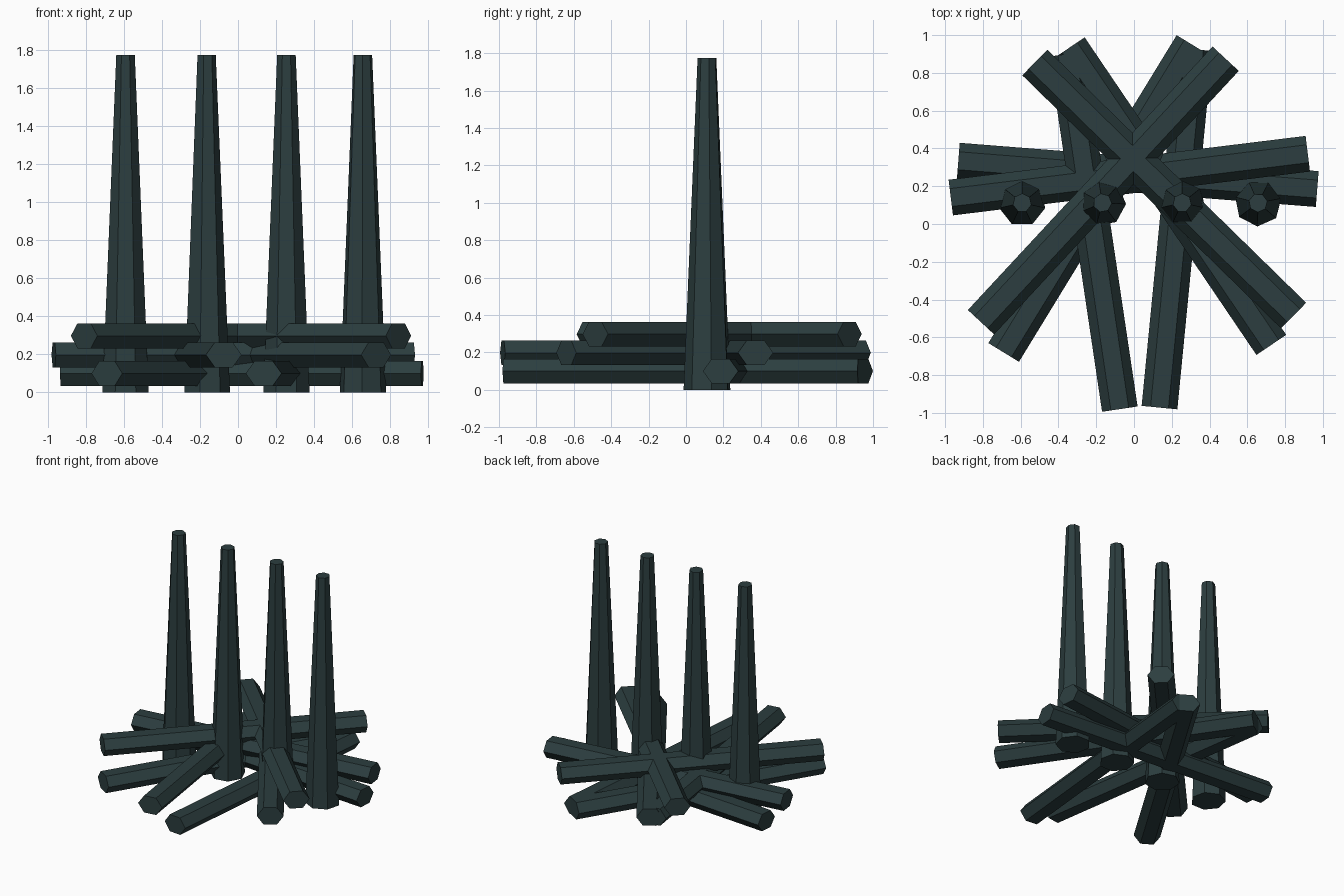
import bpy, bmesh, math
from mathutils import Matrix, Vector

if "Cube" in bpy.data.objects:
    bpy.data.objects.remove(bpy.data.objects["Cube"])

mat = bpy.data.materials.new("dark_wood")
mat.diffuse_color = (0.025, 0.048, 0.05, 1)
mat.use_nodes = True
mat.node_tree.nodes["Principled BSDF"].inputs["Base Color"].default_value = mat.diffuse_color


def prism(name, sides, r1, r2, depth, matrix):
    """Flat-shaded capped cone or cylinder placed by a matrix."""
    bm = bmesh.new()
    bmesh.ops.create_cone(bm, cap_ends=True, segments=sides,
                          radius1=r1, radius2=r2, depth=depth)
    bm.transform(matrix)
    bmesh.ops.recalc_face_normals(bm, faces=bm.faces)
    me = bpy.data.meshes.new(name)
    bm.to_mesh(me)
    bm.free()
    me.materials.append(mat)
    ob = bpy.data.objects.new(name, me)
    bpy.context.collection.objects.link(ob)
    return ob


def log(name, a, b, z):
    """Slightly flattened six-sided log lying between two plan points."""
    a, b = Vector((*a, z)), Vector((*b, z))
    d = b - a
    # local z along the log, corner vertices pointing sideways
    lay = Matrix.Rotation(math.pi / 2, 4, 'Y') @ Matrix.Rotation(math.pi / 2, 4, 'Z')
    corner = Matrix.Rotation(math.pi / 2, 4, 'Z')
    probe = bmesh.new()
    bmesh.ops.create_cone(probe, segments=6, radius1=1, radius2=1, depth=1)
    probe.transform(lay)
    # widest spread must be sideways (y), not vertical
    if max(v.co.y for v in probe.verts) > 0.99:
        corner = Matrix.Identity(4)
    probe.free()
    m = (Matrix.Translation((a + b) / 2)
         @ Matrix.Rotation(math.atan2(d.y, d.x), 4, 'Z')
         @ Matrix.Diagonal((1, 1, 0.8, 1)) @ lay @ corner)
    prism(name, 6, 0.095, 0.095, d.length, m)


# Stacked logs: plan end points per layer
layers = {
    0.10: [((-0.93, 0.335), (0.97, 0.185)),
           ((-0.69, -0.68), (0.307, 0.95)),
           ((0.135, -0.972), (0.32, 0.925))],
    0.198: [((-0.97, 0.14), (0.92, 0.372)),
            ((-0.075, -0.98), (-0.355, 0.90)),
            ((0.727, -0.64), (-0.34, 0.935))],
    0.298: [((-0.81, -0.52), (0.485, 0.875)),
            ((0.845, -0.485), (-0.525, 0.855))],
}
for level, (z, logs) in enumerate(layers.items(), 1):
    for i, (a, b) in enumerate(logs, 1):
        log(f"log_layer{level}_{i}", a, b, z)

# Upright tapered posts
H = 1.775
for i, (x, turn) in enumerate([(-0.592, 0), (-0.167, 10), (0.255, 0), (0.657, 24)], 1):
    m = Matrix.Translation((x, 0.112, H / 2)) @ Matrix.Rotation(math.radians(turn), 4, 'Z')
    prism(f"post_{i}", 7, 0.125, 0.05, H, m)
